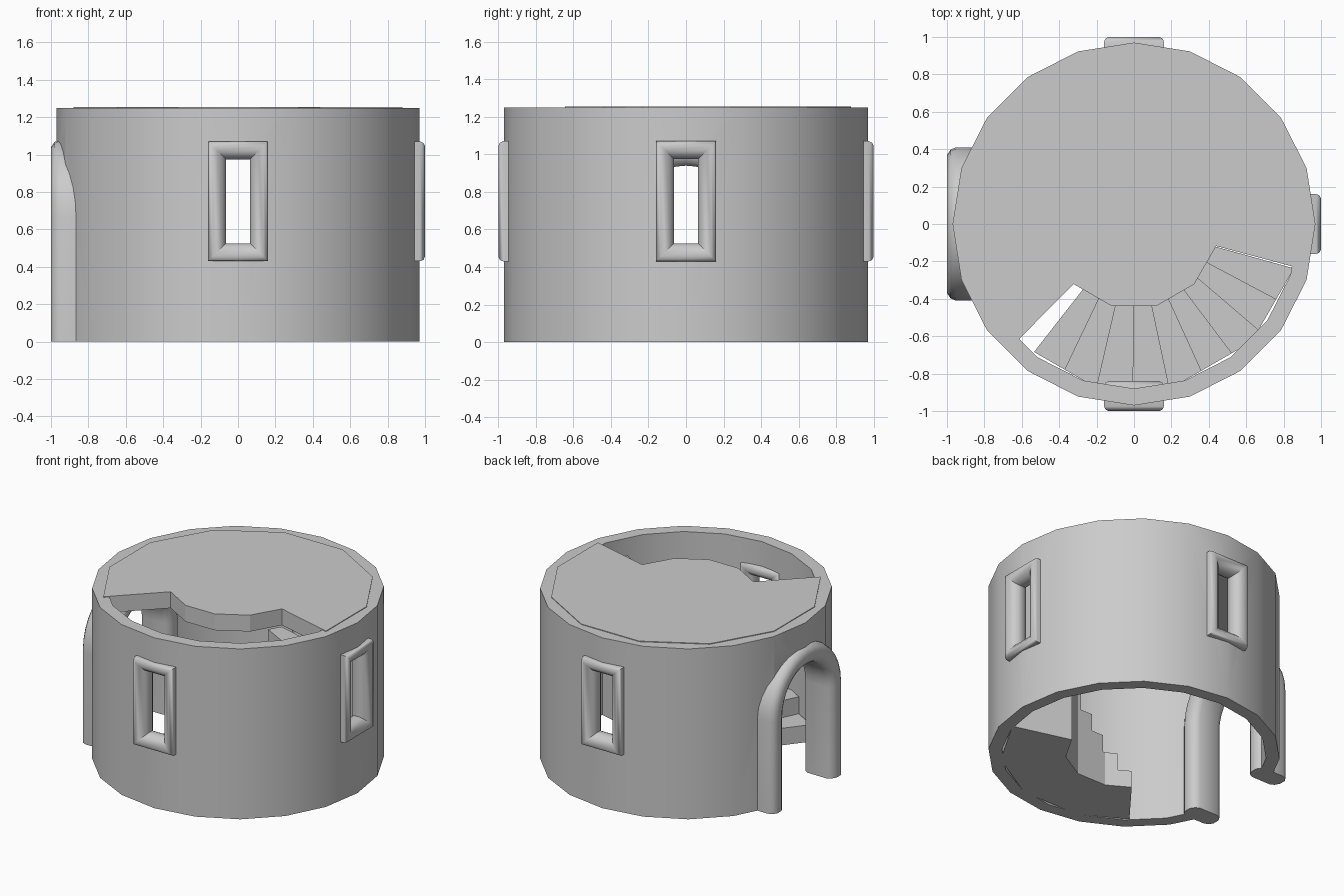
import bpy, bmesh
from math import radians, degrees, sin, cos, pi
from mathutils import Matrix, Vector

cube = bpy.data.objects.get("Cube")
if cube:
    bpy.data.objects.remove(cube, do_unlink=True)

stone = bpy.data.materials.new("grey_stone")
stone.use_nodes = True
GREY = (0.6, 0.6, 0.6, 1)
stone.diffuse_color = GREY
stone.node_tree.nodes["Principled BSDF"].inputs["Base Color"].default_value = GREY

HEIGHT = 1.25
STEP_COUNT = 9


def finish(bm, name, smooth_angle=None):
    bmesh.ops.recalc_face_normals(bm, faces=bm.faces[:])
    mesh = bpy.data.meshes.new(name)
    bm.to_mesh(mesh)
    bm.free()
    obj = bpy.data.objects.new(name, mesh)
    bpy.context.collection.objects.link(obj)
    mesh.materials.append(stone)
    if smooth_angle:
        smooth(obj, smooth_angle)
    return obj


def activate(obj):
    bpy.ops.object.select_all(action='DESELECT')
    obj.select_set(True)
    bpy.context.view_layer.objects.active = obj


def smooth(obj, angle):
    activate(obj)
    bpy.ops.object.shade_smooth_by_angle(angle=radians(angle))


def add_prism(bm, points, shift):
    """Extrude a closed outline along a vector."""
    face = bm.faces.new([bm.verts.new(p) for p in points])
    new = bmesh.ops.extrude_face_region(bm, geom=[face], use_keep_orig=True)["geom"]
    bmesh.ops.translate(bm, vec=shift, verts=[v for v in new if isinstance(v, bmesh.types.BMVert)])


def arc(start, end, radius, z):
    """Points on a twelve-sided ring, corners included."""
    angles = [start] + [a for a in range(-165, 360, 30) if start < a < end] + [end]
    points = []
    for a in angles:
        off = (a + 15) % 30 - 15
        r = radius * cos(radians(15)) / cos(radians(off))
        points.append((r * cos(radians(a)), r * sin(radians(a)), z))
    return points


def window_path(t, x):
    """Rectangle outline, inset by t."""
    w, h = 0.16 - t, 0.32 - t
    return [(x, s * w, 0.75 + u * h) for s, u in ((-1, -1), (1, -1), (1, 1), (-1, 1))]


def door_path(t, x):
    """Arch outline, inset by t."""
    r = 0.41 - t
    curve = [(x, r * cos(pi * i / 16), 0.67 + r * sin(pi * i / 16)) for i in range(17)]
    return [(x, r, 0)] + curve + [(x, -r, 0)]


def frame(name, path, section, closed, turn=0):
    """Sweep a trim section along an outline."""
    bm = bmesh.new()
    rings = [[bm.verts.new(p) for p in path(t, x)] for t, x in section]
    n = len(rings[0])
    for a, b in zip(rings, rings[1:] + rings[:1]):
        for i in range(n if closed else n - 1):
            j = (i + 1) % n
            bm.faces.new((a[i], a[j], b[j], b[i]))
    if not closed:
        bm.faces.new([r[0] for r in rings])
        bm.faces.new([r[-1] for r in rings])
    bm.transform(Matrix.Rotation(radians(turn), 4, 'Z'))
    return finish(bm, name, 50)


# Round wall
bm = bmesh.new()
rings = []
for radius, z in ((0.97, 0), (0.97, HEIGHT), (0.88, HEIGHT), (0.88, 0)):
    rings.append([bm.verts.new((radius * cos(pi * i / 10), radius * sin(pi * i / 10), z))
                  for i in range(20)])
for a, b in zip(rings, rings[1:] + rings[:1]):
    for i in range(20):
        j = (i + 1) % 20
        bm.faces.new((a[i], a[j], b[j], b[i]))
wall = finish(bm, "round_wall")

# Openings cut through the wall
cutters = []
for turn in (-90, 0, 90):
    bm = bmesh.new()
    add_prism(bm, window_path(0.06, 0.6), Vector((0.6, 0, 0)))
    bm.transform(Matrix.Rotation(radians(turn), 4, 'Z'))
    cutters.append(finish(bm, "window_cutter"))
bm = bmesh.new()
outline = [(x, y, z if z > 0 else -0.1) for x, y, z in door_path(0.07, -0.6)]
add_prism(bm, outline, Vector((-0.6, 0, 0)))
cutters.append(finish(bm, "door_cutter"))
activate(wall)
for cutter in cutters:
    cutter.hide_render = True
    mod = wall.modifiers.new("opening", 'BOOLEAN')
    mod.operation = 'DIFFERENCE'
    mod.solver = 'EXACT'
    mod.object = cutter
    bpy.ops.object.modifier_apply(modifier=mod.name)
    bpy.data.objects.remove(cutter, do_unlink=True)
smooth(wall, 30)

# Window frames, rounded on both faces of the wall
window_front = [(0, 0.975), (0.008, 0.992), (0.025, 1.0), (0.05, 0.993), (0.08, 0.968), (0.095, 0.94)]
window_section = window_front + [(t, 1.84 - x) for t, x in reversed(window_front)]
for name, turn in (("front", -90), ("left", 0), ("back", 90)):
    frame(name + "_window_frame", window_path, window_section, True, turn)

# Arched door frame
door_front = [(0, -0.95), (0.012, -0.98), (0.04, -1.0), (0.09, -1.0), (0.125, -0.98), (0.14, -0.95)]
door_section = door_front + [(t, -1.75 - x) for t, x in reversed(door_front)]
frame("door_frame", door_path, door_section, False)

# Upper floor with a stair opening
bm = bmesh.new()
add_prism(bm, arc(-15, 225, 0.91, 1.135) + arc(225, 345, 0.455, 1.135), Vector((0, 0, 0.12)))
finish(bm, "upper_floor")

# Curved solid stairs climbing to the upper floor
bm = bmesh.new()
for k in range(STEP_COUNT):
    a0 = -128 + 12.5 * k
    a1 = a0 + 12.5
    outline = arc(a0, a1, 0.89, 0) + arc(a0, a1, 0.455, 0)[::-1]
    add_prism(bm, outline, Vector((0, 0, 0.125 * (k + 1))))
finish(bm, "curved_stairs")
